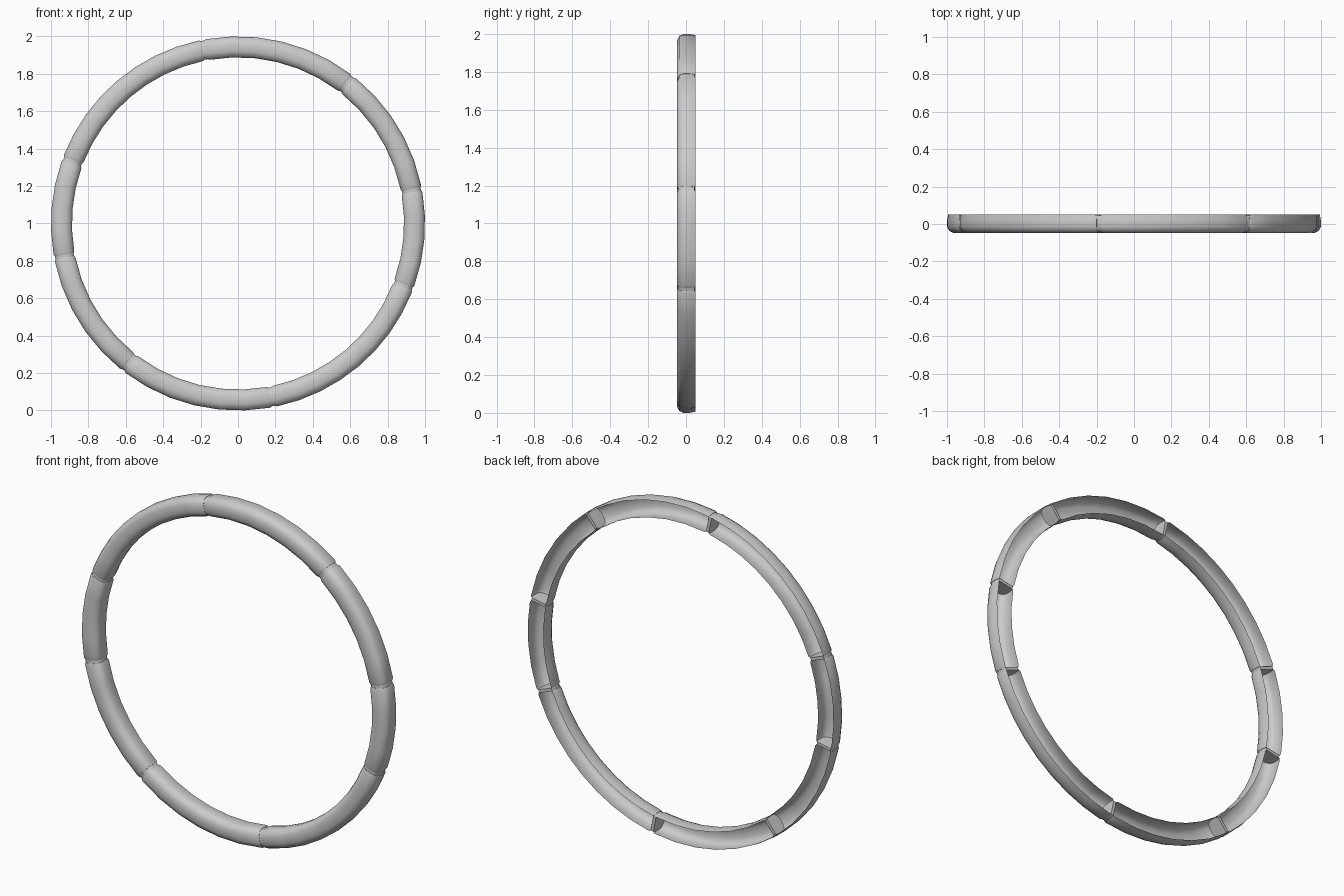
import bpy, bmesh
from math import radians, sin, cos

if "Cube" in bpy.data.objects:
    bpy.data.objects.remove(bpy.data.objects["Cube"])

CR = 0.944        # radius of the tube's centre line
# U-shaped cross-section (radial offset, y), open at the back
HALF = [(0.050, 0.050), (0.056, 0.022), (0.056, -0.015), (0.046, -0.036), (0.022, -0.048)]
PROFILE = HALF + [(-r, y) for r, y in reversed(HALF)]


def section(bm, angle, scale):
    a = radians(angle)
    return [bm.verts.new(((CR + r * scale) * cos(a), y * scale, 1 + (CR + r * scale) * sin(a)))
            for r, y in PROFILE]


def sweep(name, stations, closed):
    """Sweep the profile through (angle, scale) stations and cap both ends."""
    bm = bmesh.new()
    rings = [section(bm, a, s) for a, s in stations]
    n = len(PROFILE)
    for p, q in zip(rings, rings[1:]):
        for i in range(n if closed else n - 1):
            j = (i + 1) % n
            bm.faces.new((p[i], q[i], q[j], p[j]))
    bm.faces.new(rings[0])
    bm.faces.new(list(reversed(rings[-1])))
    bmesh.ops.recalc_face_normals(bm, faces=bm.faces[:])
    # keep the shell pointing away from the tube centre line
    f = min(bm.faces, key=lambda f: f.calc_center_median().y)
    if f.normal.y > 0:
        bmesh.ops.reverse_faces(bm, faces=bm.faces[:])
    me = bpy.data.meshes.new(name)
    bm.to_mesh(me)
    bm.free()
    ob = bpy.data.objects.new(name, me)
    bpy.context.collection.objects.link(ob)
    bpy.ops.object.select_all(action='DESELECT')
    ob.select_set(True)
    bpy.context.view_layer.objects.active = ob
    bpy.ops.object.shade_smooth_by_angle(angle=radians(40))
    return ob


# joint angles; the pattern repeats after half a turn
joints = [-20.5, 10.7, 52.0, 101.0, 159.5]
GAP = 0.55

for half in (0, 180):
    for k, (a, b) in enumerate(zip(joints, joints[1:])):
        a, b = a + half, b + half
        tag = "upper" if half == 0 else "lower"
        # hollow curved segment with slightly pinched ends
        s, e = a + GAP, b - GAP
        steps = max(4, round((e - s) / 7.5))
        mid = [(s + 0.6 + (e - s - 1.2) * i / steps, 1.0) for i in range(steps + 1)]
        sweep(f"{tag}_segment_{k + 1}", [(s, 0.93)] + mid + [(e, 0.93)], False)
        # narrow solid connector in the gap
        sweep(f"{tag}_joint_{k + 1}", [(a - GAP, 0.9), (a + GAP, 0.9)], True)
